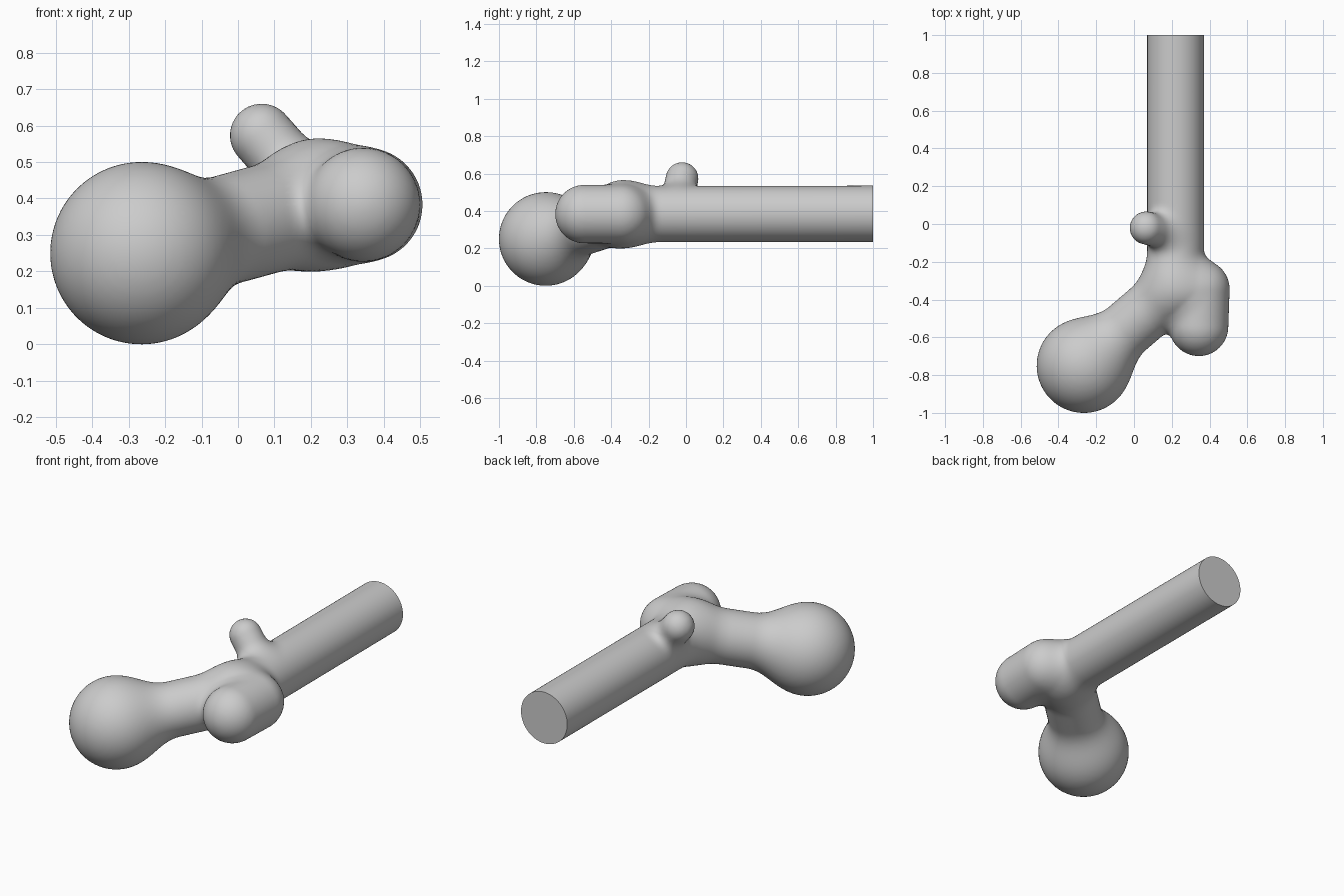
import bpy, bmesh
from mathutils import Vector as V

if "Cube" in bpy.data.objects:
    bpy.data.objects.remove(bpy.data.objects["Cube"])

# Key points of the rounded branching body
HUB, ELBOW = V((0.22, -0.335, 0.383)), V((0.35, -0.345, 0.383))
BALL = V((-0.265, -0.75, 0.25))
SHAFT = (HUB, V((0.22, 1.08, 0.385)), 0.15)
NECK = (BALL, HUB, 0.15)
HEAD = (BALL, BALL + V((0.0001, 0, 0)), 0.25)
CROSS = (HUB, ELBOW, 0.155)
FINGER = (ELBOW, V((0.343, -0.543, 0.383)), 0.156)
PEG = (V((0.065, -0.021, 0.573)), V((0.2, -0.055, 0.42)), 0.087)


def capsule(p, part):
    a, b, r = part
    ab = b - a
    t = max(0.0, min(1.0, (p - a).dot(ab) / ab.length_squared))
    return (p - a - ab * t).length - r


def blend(a, b, k):
    h = max(k - abs(a - b), 0.0)
    return min(a, b) - h * h / (4 * k)


def distance(p):
    d = blend(capsule(p, NECK), capsule(p, HEAD), 0.1)
    d = blend(d, capsule(p, SHAFT), 0.1)
    d = blend(d, min(capsule(p, CROSS), capsule(p, FINGER)), 0.06)
    return blend(d, capsule(p, PEG), 0.06)


def add_capsule(bm, part):
    a, b, r = part
    rot = (b - a).to_track_quat('Z', 'Y').to_matrix().to_4x4()
    for end in (a, b):
        m = rot.copy()
        m.translation = end
        bmesh.ops.create_uvsphere(bm, u_segments=32, v_segments=16, radius=r, matrix=m)
    m = rot.copy()
    m.translation = (a + b) / 2
    bmesh.ops.create_cone(bm, cap_ends=True, segments=32, radius1=r, radius2=r,
                          depth=(b - a).length, matrix=m)


# Rough union of all limbs, fused by a voxel remesh
bm = bmesh.new()
for part in (SHAFT, NECK, HEAD, CROSS, FINGER, PEG):
    add_capsule(bm, part)
mesh = bpy.data.meshes.new("branching_body")
bm.to_mesh(mesh)
bm.free()
body = bpy.data.objects.new("branching_body", mesh)
bpy.context.collection.objects.link(body)
mod = body.modifiers.new("fuse", 'REMESH')
mod.mode, mod.voxel_size = 'VOXEL', 0.017
bpy.context.view_layer.objects.active = body
body.select_set(True)
bpy.ops.object.modifier_apply(modifier="fuse")

# Pull the skin onto the blended surface so the joints become fillets
bm = bmesh.new()
bm.from_mesh(body.data)
e = 0.001
axes = (V((e, 0, 0)), V((0, e, 0)), V((0, 0, e)))
for step in range(3):
    bmesh.ops.smooth_vert(bm, verts=bm.verts, factor=0.5,
                          use_axis_x=True, use_axis_y=True, use_axis_z=True)
    for v in bm.verts:
        d = distance(v.co)
        g = V([(distance(v.co + ax) - d) / e for ax in axes])
        v.co -= g * (d / max(g.length_squared, 0.3))

# Flat cut end of the shaft
cut = bmesh.ops.bisect_plane(bm, geom=bm.verts[:] + bm.edges[:] + bm.faces[:],
                             plane_co=(0, 1, 0), plane_no=(0, 1, 0), clear_outer=True)
rim = [g for g in cut['geom_cut'] if isinstance(g, bmesh.types.BMEdge)]
bmesh.ops.holes_fill(bm, edges=rim, sides=0)
bmesh.ops.recalc_face_normals(bm, faces=bm.faces)
bm.to_mesh(body.data)
bm.free()
bpy.ops.object.shade_smooth_by_angle()
